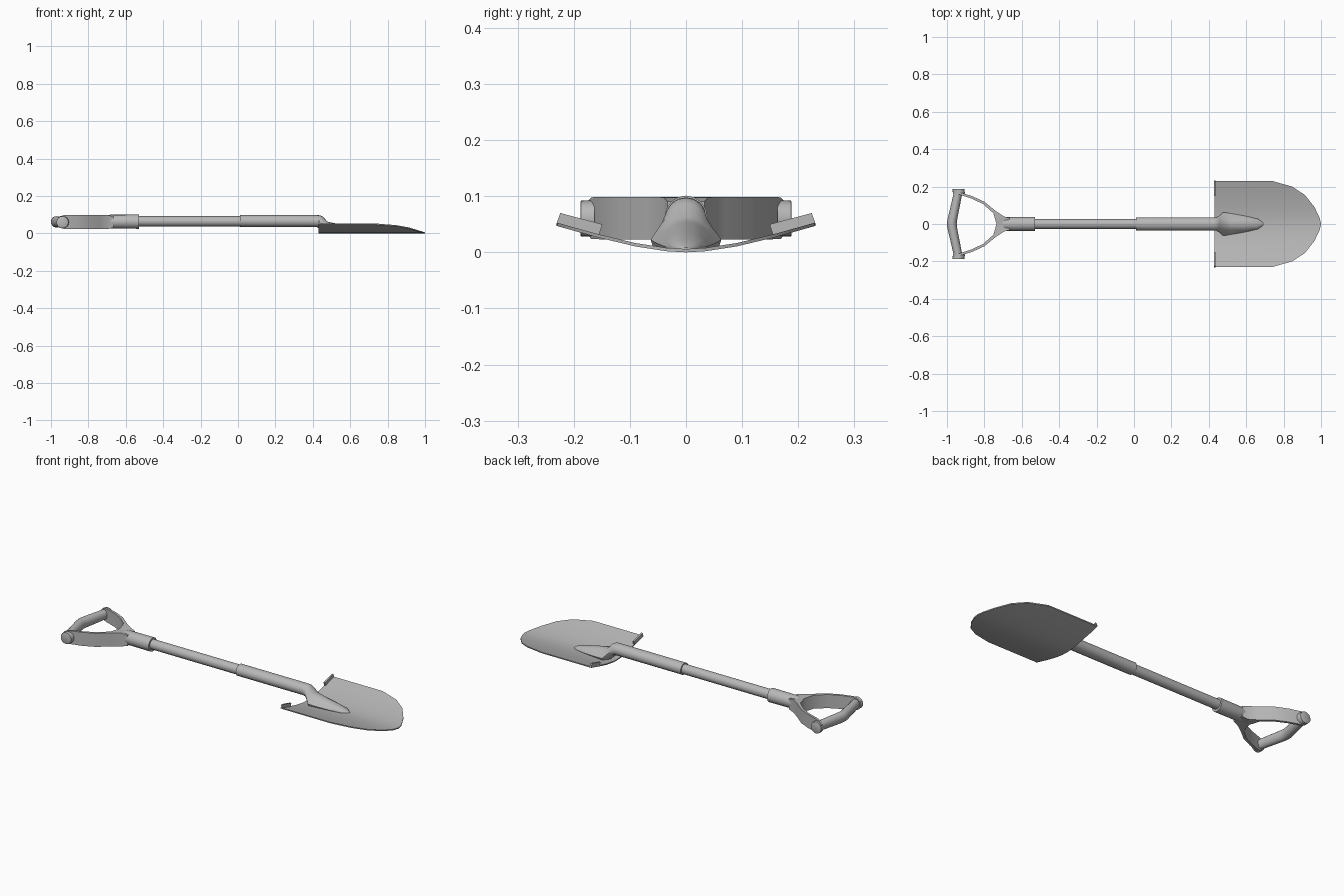
import bpy, bmesh
from math import sin, cos, tau, radians

if "Cube" in bpy.data.objects:
    bpy.data.objects.remove(bpy.data.objects["Cube"])

ZC = 0.061  # height of the handle axis

grey = bpy.data.materials.new("dark_grey")
grey.diffuse_color = (0.48, 0.48, 0.48, 1)
grey.use_nodes = True
grey.node_tree.nodes["Principled BSDF"].inputs["Base Color"].default_value = grey.diffuse_color


def make(name, verts, faces, angle=35):
    me = bpy.data.meshes.new(name)
    me.from_pydata(verts, [], faces)
    me.materials.append(grey)
    bm = bmesh.new()
    bm.from_mesh(me)
    bmesh.ops.recalc_face_normals(bm, faces=bm.faces)
    bm.to_mesh(me)
    bm.free()
    ob = bpy.data.objects.new(name, me)
    bpy.context.collection.objects.link(ob)
    bpy.ops.object.select_all(action='DESELECT')
    bpy.context.view_layer.objects.active = ob
    ob.select_set(True)
    bpy.ops.object.shade_smooth_by_angle(angle=radians(angle))
    return ob


def loft(name, rings, angle=35):
    n = len(rings[0])
    verts = [v for r in rings for v in r]
    faces = [(i * n + k, i * n + (k + 1) % n, (i + 1) * n + (k + 1) % n, (i + 1) * n + k)
             for i in range(len(rings) - 1) for k in range(n)]
    last = (len(rings) - 1) * n
    faces += [tuple(range(n)), tuple(range(last, last + n))]
    return make(name, verts, faces, angle)


def ring_x(x, z, ry, rz, n=16, pinch=0):
    # pinch > 0 narrows the upper half into a bell shape
    ring = []
    for k in range(n):
        c, s = cos(tau * k / n), sin(tau * k / n)
        ring.append((x, ry * c * (1 - pinch * max(0, s) * abs(c)), z + rz * s))
    return ring


def ring_y(y, x, z, rx, rz, n=16):
    return [(x + rx * cos(tau * k / n), y, z + rz * sin(tau * k / n)) for k in range(n)]


def mirror_y(ob):
    ob.modifiers.new("mirror", 'MIRROR').use_axis = (False, True, False)
    return ob


# Blade: dished sheet with a rounded tip, (y, front x, z) per station
half = [(0.23, 0.738, 0.047), (0.2, 0.845, 0.0385), (0.155, 0.914, 0.026),
        (0.09, 0.965, 0.0105), (0.035, 0.992, 0.002), (0, 1.0, 0.0)]
stations = half + [(-y, x, z) for y, x, z in half[-2::-1]]
T = 0.006
loft("blade", [[(0.43, y, z), (x, y, z), (x, y, z + T), (0.43, y, z + T)] for y, x, z in stations])


def blade_z(y):
    y = abs(y)
    for (y1, _, z1), (y0, _, z0) in zip(half, half[1:]):
        if y0 <= y <= y1:
            return z0 + (z1 - z0) * (y - y0) / (y1 - y0)
    return half[0][2]


# Foot steps: short lips folded up from the back edge
def lip(x):
    return [(x, 0.156, 0.028), (x, 0.232, 0.048), (x, 0.224, 0.07), (x, 0.149, 0.05)]


mirror_y(loft("foot_step", [lip(0.427), lip(0.436)]))

# Socket: tube flaring into a tapered tongue on the blade
sections = [(0.01, 0.066, 0.035, 0.032, 0), (0.42, 0.066, 0.035, 0.032, 0),
            (0.44, 0.063, 0.036, 0.034, 0), (0.457, 0.046, 0.046, 0.041, 0.4),
            (0.478, 0.023, 0.063, 0.04, 0.6), (0.52, 0.018, 0.056, 0.036, 0.6),
            (0.6, 0.012, 0.042, 0.025, 0.3), (0.66, 0.008, 0.028, 0.015, 0),
            (0.682, 0.006, 0.015, 0.008, 0), (0.692, 0.005, 0.005, 0.004, 0)]
loft("socket", [[(x, y, max(z, blade_z(y) + 0.002)) for x, y, z in ring_x(*s[:4], pinch=s[4])]
                for s in sections], 50)

# Shaft and upper collar
loft("shaft", [ring_x(x, 0.065, 0.027, 0.027) for x in (-0.6, 0.06)])
loft("handle_collar", [ring_x(x, 0.063, r, r) for x, r in
                       ((-0.72, 0.03), (-0.685, 0.037), (-0.53, 0.038))])

# Yoke arms: flat upright straps, (outer x, y, inner x, y, half height)
arm = [(-0.665, 0.033, -0.665, 0, 0.03), (-0.695, 0.04, -0.735, 0, 0.037),
       (-0.74, 0.07, -0.752, 0.058, 0.038), (-0.80, 0.119, -0.806, 0.106, 0.038),
       (-0.865, 0.149, -0.868, 0.136, 0.038), (-0.93, 0.169, -0.93, 0.156, 0.037),
       (-0.955, 0.175, -0.955, 0.162, 0.03), (-0.967, 0.177, -0.967, 0.164, 0.016)]
mirror_y(loft("yoke_arm", [[(ox, oy, ZC - h), (ox, oy, ZC + h), (ix, iy, ZC + h), (ix, iy, ZC - h)]
                           for ox, oy, ix, iy, h in arm]))

# Grip end caps
mirror_y(loft("grip_cap", [ring_y(y, x, 0.06, r, r) for y, x, r in
                           ((0.163, -0.936, 0.032), (0.187, -0.939, 0.032), (0.188, -0.939, 0.03))]))

# Grip: bar bent away from the shaft at the middle
bar = [(-0.17, -0.94, 0.023), (-0.02, -0.972, 0.026), (0, -0.974, 0.026),
       (0.02, -0.972, 0.026), (0.17, -0.94, 0.023)]
loft("grip", [ring_y(y, x, 0.062, r, r + 0.004) for y, x, r in bar])
